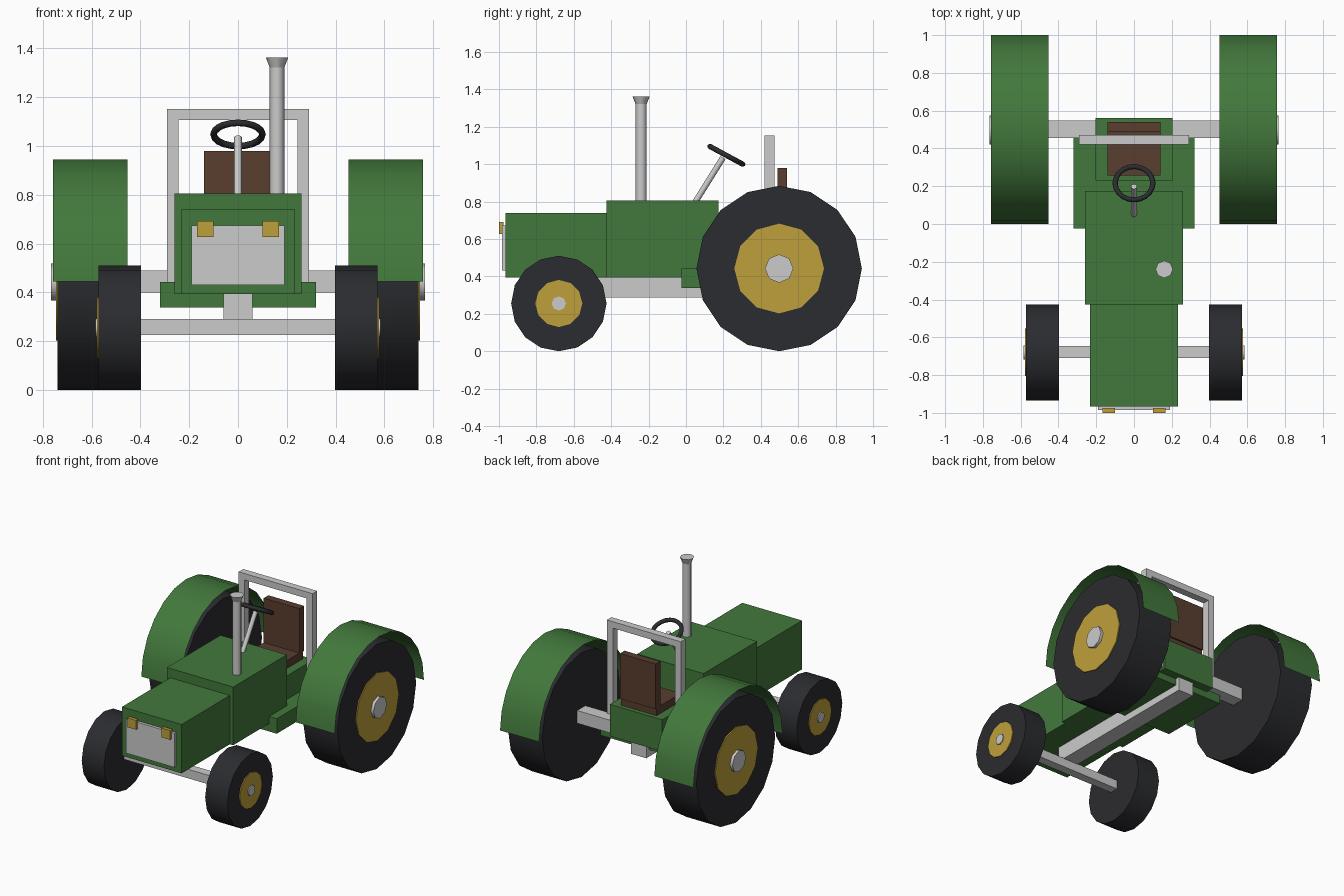
import bpy, bmesh
from math import radians, pi, sin, cos
from mathutils import Matrix, Vector

if "Cube" in bpy.data.objects:
    bpy.data.objects.remove(bpy.data.objects["Cube"])


def mat(name, rgb):
    m = bpy.data.materials.new(name)
    m.diffuse_color = (*rgb, 1)
    m.use_nodes = True
    m.node_tree.nodes["Principled BSDF"].inputs["Base Color"].default_value = m.diffuse_color
    return m


GREEN = mat("green_paint", (0.055, 0.19, 0.045))
YELLOW = mat("yellow_paint", (0.52, 0.35, 0.045))
RUBBER = mat("rubber", (0.024, 0.025, 0.029))
BROWN = mat("seat_brown", (0.10, 0.048, 0.028))


def finish(name, bm, material=None, smooth=False):
    me = bpy.data.meshes.new(name)
    bm.to_mesh(me)
    bm.free()
    if smooth:
        me.shade_smooth()
        me.set_sharp_from_angle(angle=radians(50))
    if material:
        me.materials.append(material)
    ob = bpy.data.objects.new(name, me)
    bpy.context.collection.objects.link(ob)
    return ob


def add_box(bm, x, y, z):
    size = Matrix.Diagonal((x[1] - x[0], y[1] - y[0], z[1] - z[0], 1))
    mid = Vector((sum(x) / 2, sum(y) / 2, sum(z) / 2))
    bmesh.ops.create_cube(bm, size=1, matrix=Matrix.Translation(mid) @ size)


def box(name, x, y, z, material=None):
    bm = bmesh.new()
    add_box(bm, x, y, z)
    return finish(name, bm, material)


def rod(name, p, q, r1, sides, material=None, r2=None):
    p, q = Vector(p), Vector(q)
    d = q - p
    rot = d.to_track_quat('Z', 'Y').to_matrix().to_4x4()
    bm = bmesh.new()
    bmesh.ops.create_cone(bm, cap_ends=True, segments=sides, radius1=r1,
                          radius2=r1 if r2 is None else r2, depth=d.length,
                          matrix=Matrix.Translation((p + q) / 2) @ rot)
    return finish(name, bm, material, True)


# Body
box("hood", (-.234, .234), (-.965, -.425), (.393, .739), GREEN)
box("engine_cowl", (-.26, .26), (-.425, .175), (.393, .805), GREEN)
box("floor_platform", (-.32, .32), (-.023, .50), (.337, .443), GREEN)
box("seat_base", (-.205, .205), (.23, .56), (.385, .61), GREEN)
box("grille", (-.19, .19), (-.985, -.96), (.431, .673))

# Chassis and axles
box("chassis_beam", (-.06, .06), (-.70, .53), (.287, .40))
box("front_axle", (-.45, .45), (-.71, -.647), (.226, .29))
box("rear_axle", (-.52, .52), (.455, .547), (.40, .49))

# Seat
box("seat_cushion", (-.14, .14), (.257, .53), (.61, .665), BROWN)
box("seat_back", (-.14, .14), (.488, .54), (.66, .98), BROWN)

# Roll bar
bm = bmesh.new()
for s in (-1, 1):
    add_box(bm, sorted((s * .243, s * .29)), (.421, .472), (.44, 1.106))
add_box(bm, (-.29, .29), (.421, .472), (1.106, 1.152))
finish("roll_bar", bm)

# Exhaust
rod("exhaust_pipe", (.16, -.24, .79), (.16, -.24, 1.33), .03, 8)
rod("exhaust_flare", (.16, -.24, 1.322), (.16, -.24, 1.362), .03, 8, r2=.046)

# Steering column and wheel
rod("steering_column", (0, .045, .79), (0, .198, 1.035), .016, 8)


def torus(name, major, minor, n, m, matrix, material):
    bm = bmesh.new()
    rings = []
    for i in range(n):
        a = 2 * pi * i / n
        ring = []
        for j in range(m):
            b = 2 * pi * j / m
            r = major + minor * cos(b)
            ring.append(bm.verts.new(matrix @ Vector((r * cos(a), r * sin(a), minor * sin(b)))))
        rings.append(ring)
    for i in range(n):
        p, q = rings[i], rings[(i + 1) % n]
        for j in range(m):
            k = (j + 1) % m
            bm.faces.new((p[j], q[j], q[k], p[k]))
    return finish(name, bm, material, True)


torus("steering_wheel", .1, .014, 20, 8,
      Matrix.Translation((0, .216, 1.047)) @ Matrix.Rotation(radians(-28.4), 4, 'X'), RUBBER)


def wheel(name, s, y, r, x0, x1, rim, hub, hub_out):
    rod(name + "_tire", (s * x0, y, r), (s * x1, y, r), r, 16, RUBBER)
    rod(name + "_rim", (s * (x1 - .05), y, r), (s * (x1 + .007), y, r), rim, 12, YELLOW)
    rod(name + "_hub", (s * (x1 - .05), y, r), (s * hub_out, y, r), hub, 8)


def fender(name, s, y, z, r, x0, x1, n=12):
    # Thin half-round sheet over the rear tire
    bm = bmesh.new()
    rows = []
    for i in range(n + 1):
        a = pi * i / n
        rows.append([bm.verts.new((s * x, y + r * cos(a), z + r * sin(a))) for x in (x0, x1)])
    for p, q in zip(rows, rows[1:]):
        bm.faces.new((p[0], p[1], q[1], q[0]) if s > 0 else (p[1], p[0], q[0], q[1]))
    bm.normal_update()
    top = max(bm.faces, key=lambda f: f.calc_center_median().z)
    if top.normal.z < 0:
        bmesh.ops.reverse_faces(bm, faces=bm.faces[:])
    return finish(name, bm, GREEN, True)


# Wheels, fenders and headlights on both sides
for s, side in ((-1, "left"), (1, "right")):
    wheel(side + "_rear", s, .498, .442, .47, .739, .24, .076, .766)
    wheel(side + "_front", s, -.68, .255, .397, .571, .126, .038, .585)
    fender(side + "_fender", s, .50, .445, .50, .452, .758)
    box(side + "_headlight", sorted((s * .10, s * .168)), (-1.0, -.975), (.626, .692), YELLOW)
